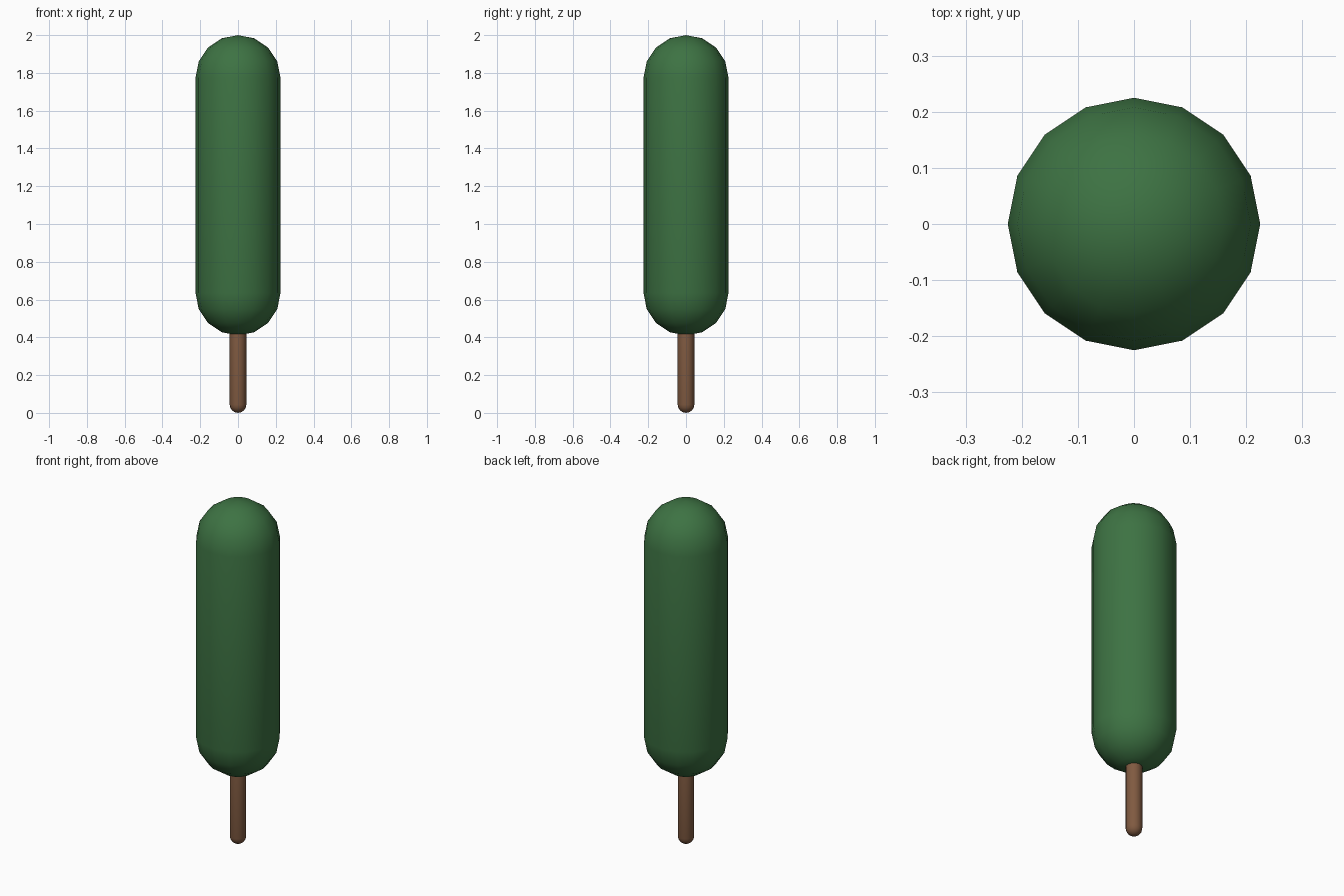
import bpy, bmesh
from math import sin, cos, pi, radians
from mathutils import Vector

cube = bpy.data.objects.get("Cube")
if cube:
    bpy.data.objects.remove(cube, do_unlink=True)

SIDES = 16
CAP_STEPS = 4


def make_material(name, color):
    mat = bpy.data.materials.new(name)
    mat.use_nodes = True
    mat.diffuse_color = color
    bsdf = next(n for n in mat.node_tree.nodes if n.type == 'BSDF_PRINCIPLED')
    bsdf.inputs["Base Color"].default_value = color
    bsdf.inputs["Roughness"].default_value = 0.9
    return mat


def make_capsule(name, radius, bottom, top, mat):
    """Upright capsule: a half-circle-capped profile spun around z."""
    angles = [i * pi / 2 / CAP_STEPS for i in range(CAP_STEPS + 1)]
    lower = [(radius * sin(a), bottom + radius * (1 - cos(a))) for a in angles]
    upper = [(r, bottom + top - z) for r, z in reversed(lower)]
    bm = bmesh.new()
    verts = [bm.verts.new((r, 0, z)) for r, z in lower + upper]
    edges = [bm.edges.new(pair) for pair in zip(verts, verts[1:])]
    bmesh.ops.spin(bm, geom=verts + edges, cent=Vector(), axis=(0, 0, 1),
                   angle=2 * pi, steps=SIDES)
    bmesh.ops.remove_doubles(bm, verts=bm.verts, dist=0.0005)
    bmesh.ops.recalc_face_normals(bm, faces=bm.faces)
    mesh = bpy.data.meshes.new(name)
    bm.to_mesh(mesh)
    bm.free()
    mesh.materials.append(mat)
    obj = bpy.data.objects.new(name, mesh)
    bpy.context.collection.objects.link(obj)
    bpy.ops.object.select_all(action='DESELECT')
    obj.select_set(True)
    bpy.context.view_layer.objects.active = obj
    bpy.ops.object.shade_smooth_by_angle(angle=radians(40))
    return obj


# Tall rounded crown of foliage
leaf_green = make_material("leaf_green", (0.047, 0.17, 0.056, 1))
make_capsule("foliage", 0.225, 0.41, 2.0, leaf_green)

# Thin trunk with a rounded foot, running up into the foliage
bark_brown = make_material("bark_brown", (0.215, 0.102, 0.052, 1))
make_capsule("trunk", 0.044, 0.0, 0.6, bark_brown)
